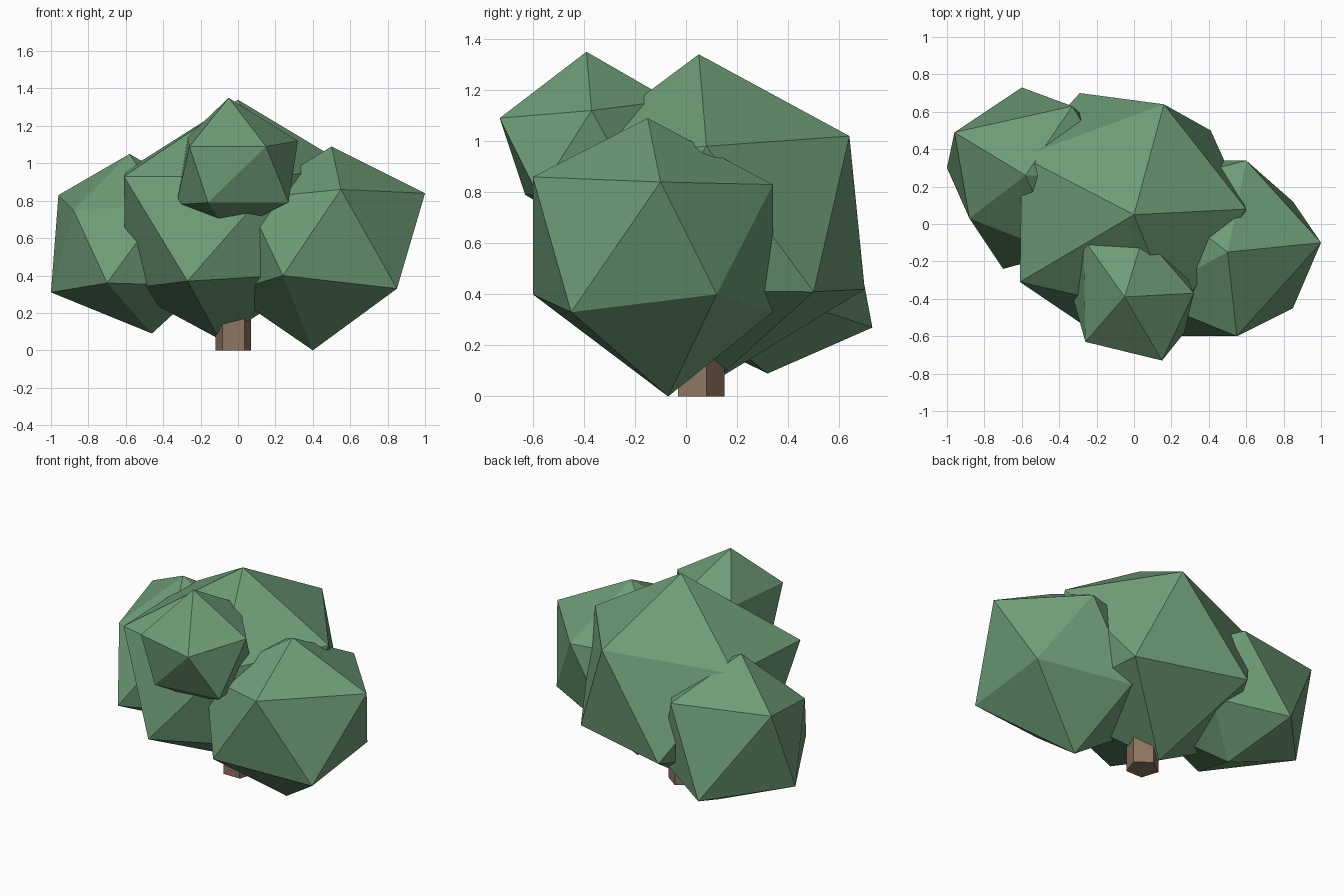
import bpy
import bmesh
from math import radians
from mathutils import Vector, Matrix

default_cube = bpy.data.objects.get("Cube")
if default_cube:
    bpy.data.objects.remove(default_cube, do_unlink=True)


def make_material(name, rgb):
    material = bpy.data.materials.new(name)
    material.use_nodes = True
    colour = (*rgb, 1.0)
    material.diffuse_color = colour
    shader = next(n for n in material.node_tree.nodes if n.type == "BSDF_PRINCIPLED")
    shader.inputs["Base Color"].default_value = colour
    shader.inputs["Roughness"].default_value = 0.9
    return material


def add_object(name, bm, material):
    bmesh.ops.recalc_face_normals(bm, faces=bm.faces)
    mesh = bpy.data.meshes.new(name)
    bm.to_mesh(mesh)
    bm.free()
    mesh.materials.append(material)
    obj = bpy.data.objects.new(name, mesh)
    bpy.context.collection.objects.link(obj)
    return obj


def leaf_clump(name, centre, radius, corners):
    """Faceted ball whose nearest corners are pulled onto the given points."""
    bm = bmesh.new()
    bmesh.ops.create_icosphere(bm, subdivisions=1, radius=radius,
                               matrix=Matrix.Translation(centre))
    free_verts = list(bm.verts)
    for corner in map(Vector, corners):
        vert = min(free_verts, key=lambda v: (v.co - corner).length)
        vert.co = corner
        free_verts.remove(vert)
    return add_object(name, bm, leaf_green)


leaf_green = make_material("leaf green", (0.156, 0.332, 0.181))
bark_brown = make_material("bark brown", (0.27, 0.18, 0.12))

# Five-sided trunk, mostly hidden in the foliage
bm = bmesh.new()
bmesh.ops.create_cone(bm, cap_ends=True, segments=5, radius1=0.1, radius2=0.1, depth=0.5)
ring_start = max(bm.verts, key=lambda v: v.co.y).co
turn = Vector((0, 1)).angle_signed(ring_start.xy)
bmesh.ops.rotate(bm, verts=bm.verts, matrix=Matrix.Rotation(turn, 3, "Z"))
bmesh.ops.translate(bm, verts=bm.verts, vec=(-0.025, 0.05, 0.25))
add_object("trunk", bm, bark_brown)

# Large central crown
leaf_clump("main_foliage", (0, 0.05, 0.7), 0.64, [
    (0, 0.05, 1.34), (-0.1, 0.11, 0.06),
    (0.16, 0.64, 1.02), (0.6, 0.08, 0.98), (0.22, -0.5, 0.93),
    (-0.61, -0.31, 0.93), (-0.6, 0.36, 0.96),
    (-0.27, -0.54, 0.37), (0.41, 0.5, 0.41), (-0.29, 0.7, 0.42),
    (-0.6, 0.08, 0.33),
])

# Side clump on the model's left
leaf_clump("left_foliage", (0.45, -0.1, 0.56), 0.56, [
    (0.5, -0.15, 1.09), (0.4, -0.07, 0),
    (0.55, -0.6, 0.86), (1, -0.1, 0.84), (0.6, 0.34, 0.83),
    (0.85, -0.45, 0.33), (0.85, 0.12, 0.4), (0.24, -0.6, 0.4),
    (0.3, 0.34, 0.33),
])

# Side clump on the model's right
leaf_clump("right_foliage", (-0.53, 0.25, 0.56), 0.48, [
    (-0.58, 0.26, 1.05), (-0.46, 0.32, 0.09),
    (-0.96, 0.49, 0.83), (-0.88, 0.03, 0.75), (-0.33, 0.63, 0.8),
    (-1, 0.3, 0.31), (-0.7, -0.24, 0.36), (-0.6, 0.73, 0.27),
])

# Small clump high on the front
leaf_clump("top_foliage", (-0.02, -0.39, 0.97), 0.37, [
    (-0.05, -0.39, 1.35), (-0.05, -0.36, 0.63),
    (0.15, -0.73, 1.09), (-0.26, -0.63, 1.09), (0.32, -0.37, 1.12),
    (-0.27, -0.08, 1.14), (0.05, -0.06, 1.16),
    (-0.16, -0.63, 0.79), (0.27, -0.58, 0.79), (-0.33, -0.38, 0.78),
])
